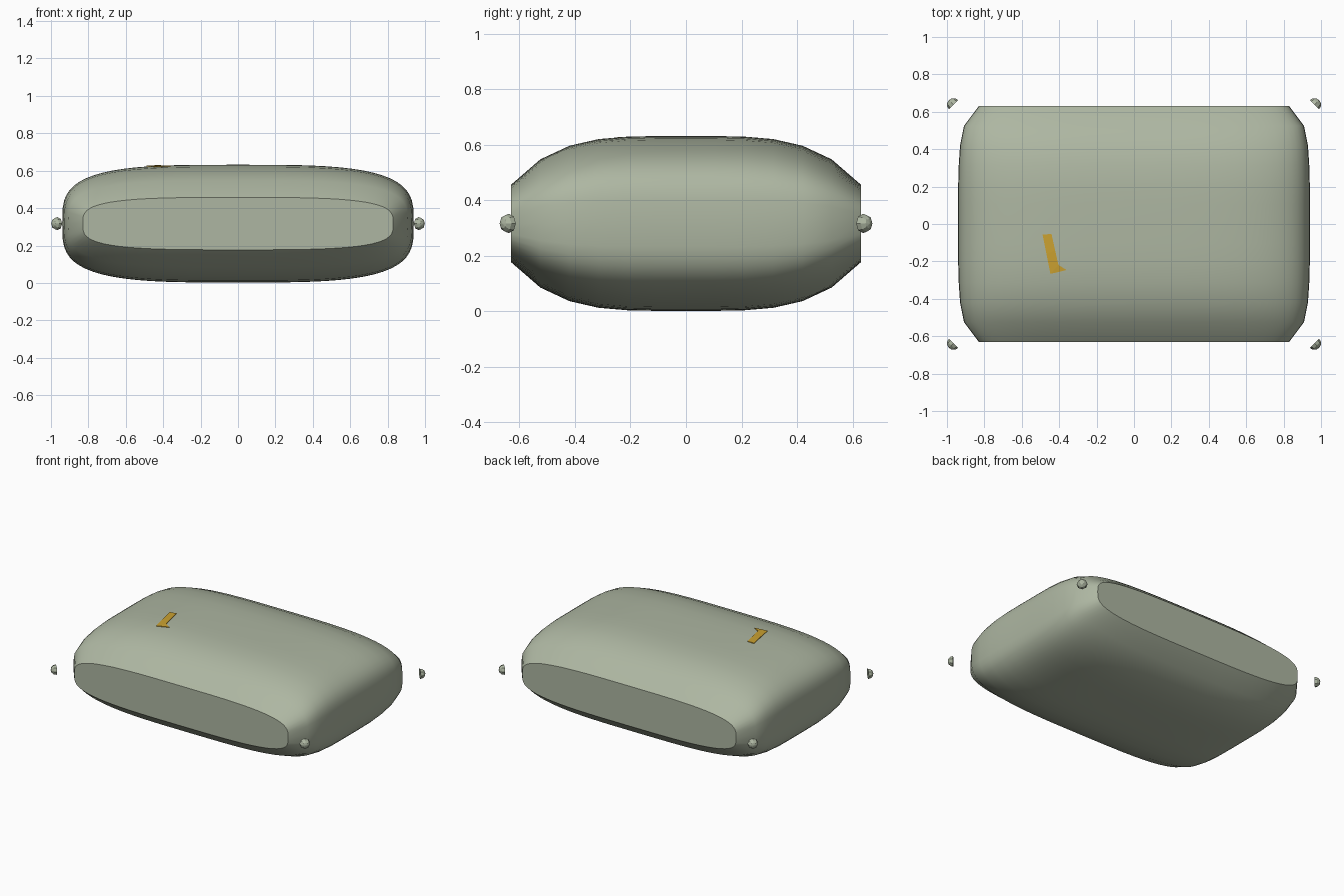
import bpy, bmesh, math
from mathutils import Matrix, Vector

if "Cube" in bpy.data.objects:
    bpy.data.objects.remove(bpy.data.objects["Cube"])


def material(name, rgb):
    m = bpy.data.materials.new(name)
    m.diffuse_color = (*rgb, 1)
    m.use_nodes = True
    m.node_tree.nodes["Principled BSDF"].inputs["Base Color"].default_value = m.diffuse_color
    return m


sage = material("sage grey", (0.42, 0.47, 0.36))
gold = material("gold", (0.60, 0.36, 0.03))


def finish(bm, name, mat, smooth=None):
    bmesh.ops.recalc_face_normals(bm, faces=bm.faces)
    me = bpy.data.meshes.new(name)
    bm.to_mesh(me)
    bm.free()
    ob = bpy.data.objects.new(name, me)
    bpy.context.collection.objects.link(ob)
    me.materials.append(mat)
    if smooth:
        bpy.ops.object.select_all(action='DESELECT')
        ob.select_set(True)
        bpy.context.view_layer.objects.active = ob
        bpy.ops.object.shade_smooth_by_angle(angle=math.radians(smooth))
    return ob


CZ, STEP, SEG = 0.317, 0.105, 64
# half width and half height of the cross-section, from the middle to the end
HALF = [(0.94, 0.315), (0.94, 0.315), (0.94, 0.313), (0.937, 0.304),
        (0.93, 0.28), (0.909, 0.231), (0.83, 0.14)]


def power(v, e):
    return math.copysign(abs(v) ** e, v)


# Pillow body: lofted rounded sections, cut flat at both ends
bm = bmesh.new()
rings = []
for i in range(-6, 7):
    w, h = HALF[abs(i)]
    e = 2 / 3.5
    rings.append([bm.verts.new((w * power(math.cos(a), e), i * STEP,
                                CZ + h * power(math.sin(a), e)))
                  for a in (2 * math.pi * k / SEG for k in range(SEG))])
for r, s in zip(rings, rings[1:]):
    for k in range(SEG):
        n = (k + 1) % SEG
        bm.faces.new((r[k], r[n], s[n], s[k]))
bm.faces.new(rings[0])
bm.faces.new(rings[-1])
finish(bm, "pillow_body", sage, 30)

# Corner studs: faceted half domes facing diagonally outward
for sx in (-1, 1):
    for sy in (-1, 1):
        bm = bmesh.new()
        bmesh.ops.create_uvsphere(bm, u_segments=8, v_segments=6, radius=0.035)
        cut = bmesh.ops.bisect_plane(bm, geom=bm.verts[:] + bm.edges[:] + bm.faces[:],
                                     dist=1e-5, plane_co=(0, 0, 0),
                                     plane_no=(0, 0, 1), clear_inner=True)
        rim = [e for e in bm.edges if e.is_boundary]
        bmesh.ops.holes_fill(bm, edges=rim)
        turn = Vector((sx, sy, 0)).to_track_quat('Z', 'Y').to_matrix().to_4x4()
        bm.transform(Matrix.Translation((sx * 0.965, sy * 0.638, CZ)) @ turn)
        finish(bm, "corner_stud", sage)


# Gold tag on top, following the body surface
def top_z(x, y):
    t = abs(y) / STEP
    i = int(t)
    w, h = [a + (b - a) * (t - i) for a, b in zip(HALF[i], HALF[i + 1])]
    return CZ + h * (1 - abs(x / w) ** 3.5) ** (1 / 3.5)


LEFT = [(-0.489, -0.057), (-0.468, -0.162), (-0.447, -0.267)]
RIGHT = [(-0.441, -0.053), (-0.422, -0.14), (-0.404, -0.219)]
bm = bmesh.new()
top = lambda p: bm.verts.new((p[0], p[1], top_z(*p) + 0.004))
lv, rv = [top(p) for p in LEFT], [top(p) for p in RIGHT]
toe = top((-0.361, -0.246))
for k in range(2):
    bm.faces.new((lv[k], lv[k + 1], rv[k + 1], rv[k]))
bm.faces.new((lv[2], toe, rv[2]))
low = bmesh.ops.extrude_face_region(bm, geom=bm.faces[:])
for v in low["geom"]:
    if isinstance(v, bmesh.types.BMVert):
        v.co.z -= 0.007
finish(bm, "gold_tag", gold)
